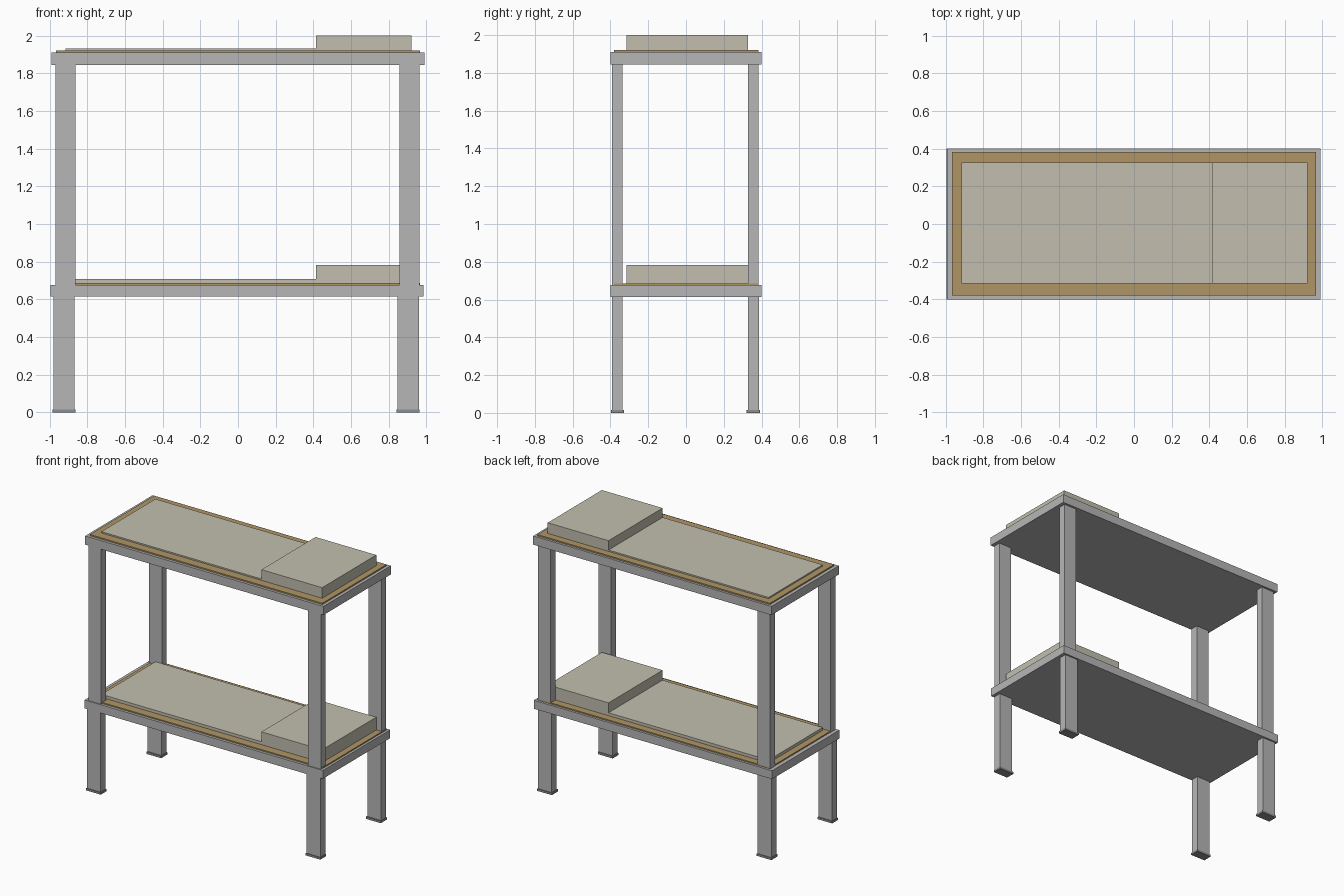
import bpy

cube = bpy.data.objects.get("Cube")
if cube:
    bpy.data.objects.remove(cube, do_unlink=True)


def material(name, rgb):
    m = bpy.data.materials.new(name)
    m.use_nodes = True
    colour = (*rgb, 1)
    m.diffuse_color = colour
    m.node_tree.nodes["Principled BSDF"].inputs["Base Color"].default_value = colour
    return m


metal = material("grey metal", (0.47, 0.47, 0.47))
rubber = material("dark grey rubber", (0.27, 0.27, 0.27))
wood = material("tan wood", (0.43, 0.30, 0.13))
fabric = material("cream fabric", (0.54, 0.52, 0.43))


def box(name, x, y, z, mat):
    """Box given by its (low, high) range on each axis."""
    spans = (x, y, z)
    bpy.ops.mesh.primitive_cube_add(size=1, location=[(a + b) / 2 for a, b in spans])
    ob = bpy.context.object
    ob.name = name
    ob.scale = [b - a for a, b in spans]
    bpy.ops.object.transform_apply(location=False, rotation=False, scale=True)
    ob.data.materials.append(mat)
    return ob


def posts(name, xs, ys, z, mat):
    """One post at each of the four corners."""
    for side, x in zip(("right", "left"), xs):
        for end, y in zip(("front", "back"), ys):
            box(f"{end}_{side}_{name}", x, y, z, mat)


def bunk(name, x, base, deck, board, mattress, pillow):
    """Frame, board, mattress and pillow stacked upwards."""
    box(name + "_frame", x, (-0.40, 0.40), (base, deck), metal)
    box(name + "_board", (-0.965, 0.967), (-0.38, 0.383), (deck, board), wood)
    box(name + "_mattress", (-0.915, 0.415), (-0.315, 0.327), (board, mattress), fabric)
    box(name + "_pillow", (0.415, 0.92), (-0.315, 0.327), (board, pillow), fabric)


# Two bunks
bunk("lower", (-0.995, 0.985), 0.614, 0.677, 0.686, 0.708, 0.782)
bunk("upper", (-0.99, 0.99), 1.845, 1.91, 1.92, 1.93, 2.0)

# Legs, feet and the posts between the bunks
posts("foot", ((-0.984, -0.862), (0.84, 0.963)),
      ((-0.398, -0.329), (0.319, 0.392)), (0, 0.016), rubber)
posts("leg", ((-0.98, -0.867), (0.846, 0.96)),
      ((-0.393, -0.335), (0.328, 0.387)), (0.016, 0.614), metal)
posts("post", ((-0.968, -0.862), (0.856, 0.963)),
      ((-0.393, -0.335), (0.328, 0.383)), (0.677, 1.845), metal)
